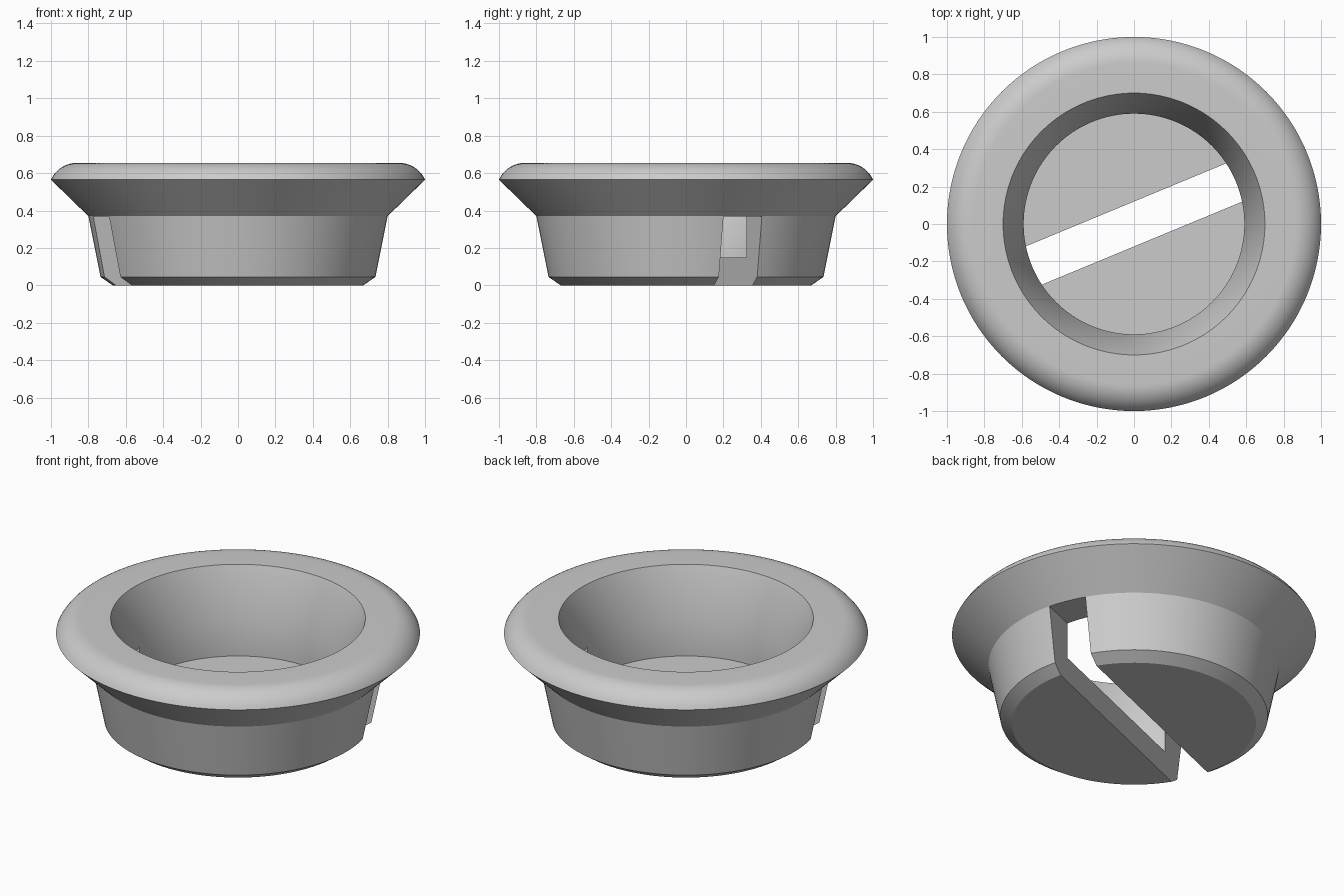
import bpy, bmesh, math
from mathutils import Matrix, Vector

SEGMENTS = 128
SLOT_TOP = 0.369

cube = bpy.data.objects.get("Cube")
if cube:
    bpy.data.objects.remove(cube, do_unlink=True)

# Single grey material
grey = bpy.data.materials.new("grey")
grey.use_nodes = True
colour = (0.6, 0.6, 0.6, 1)
grey.diffuse_color = colour
grey.node_tree.nodes["Principled BSDF"].inputs["Base Color"].default_value = colour


def make_object(name, bm):
    bmesh.ops.recalc_face_normals(bm, faces=bm.faces)
    mesh = bpy.data.meshes.new(name)
    bm.to_mesh(mesh)
    bm.free()
    mesh.materials.append(grey)
    obj = bpy.data.objects.new(name, mesh)
    bpy.context.collection.objects.link(obj)
    return obj


# Cup section: base, tapered wall, flared collar
profile = [(0, 0), (0.67, 0), (0.735, 0.045), (0.8, 0.37)]
# Rounded rim, from the collar edge up to the flat top
radius, sweep, steps = 0.154, math.radians(65.5), 10
for i in range(steps + 1):
    a = sweep * (1 - i / steps)
    profile.append((0.86 + radius * math.sin(a), 0.655 - radius * (1 - math.cos(a))))
# Flat top, sloping mouth, straight well and floor
profile += [(0.7, 0.655), (0.59, 0.37), (0.59, 0.15), (0, 0.15)]

bm = bmesh.new()
verts = [bm.verts.new((r, 0, z)) for r, z in profile]
edges = [bm.edges.new(pair) for pair in zip(verts, verts[1:])]
bmesh.ops.spin(bm, geom=verts + edges, cent=(0, 0, 0), axis=(0, 0, 1),
               angle=math.tau, steps=SEGMENTS, use_merge=True)
bmesh.ops.remove_doubles(bm, verts=bm.verts, dist=1e-5)
cup = make_object("flanged_cup", bm)

# Diagonal slot through the base and lower wall
bm = bmesh.new()
bmesh.ops.create_cube(bm, size=1)
bm.transform(Matrix.Rotation(math.radians(22.5), 4, "Z")
             @ Matrix.Translation((0, 0, (SLOT_TOP - 0.2) / 2))
             @ Matrix.Diagonal(Vector((2.4, 0.222, SLOT_TOP + 0.2, 1))))
cutter = make_object("slot_cutter", bm)
cutter.hide_render = True

cut = cup.modifiers.new("slot", "BOOLEAN")
cut.operation = "DIFFERENCE"
cut.solver = "EXACT"
cut.object = cutter

bpy.ops.object.select_all(action="DESELECT")
cup.select_set(True)
bpy.context.view_layer.objects.active = cup
bpy.ops.object.modifier_apply(modifier=cut.name)
bpy.data.objects.remove(cutter, do_unlink=True)
bpy.ops.object.shade_smooth_by_angle(angle=math.radians(30))
